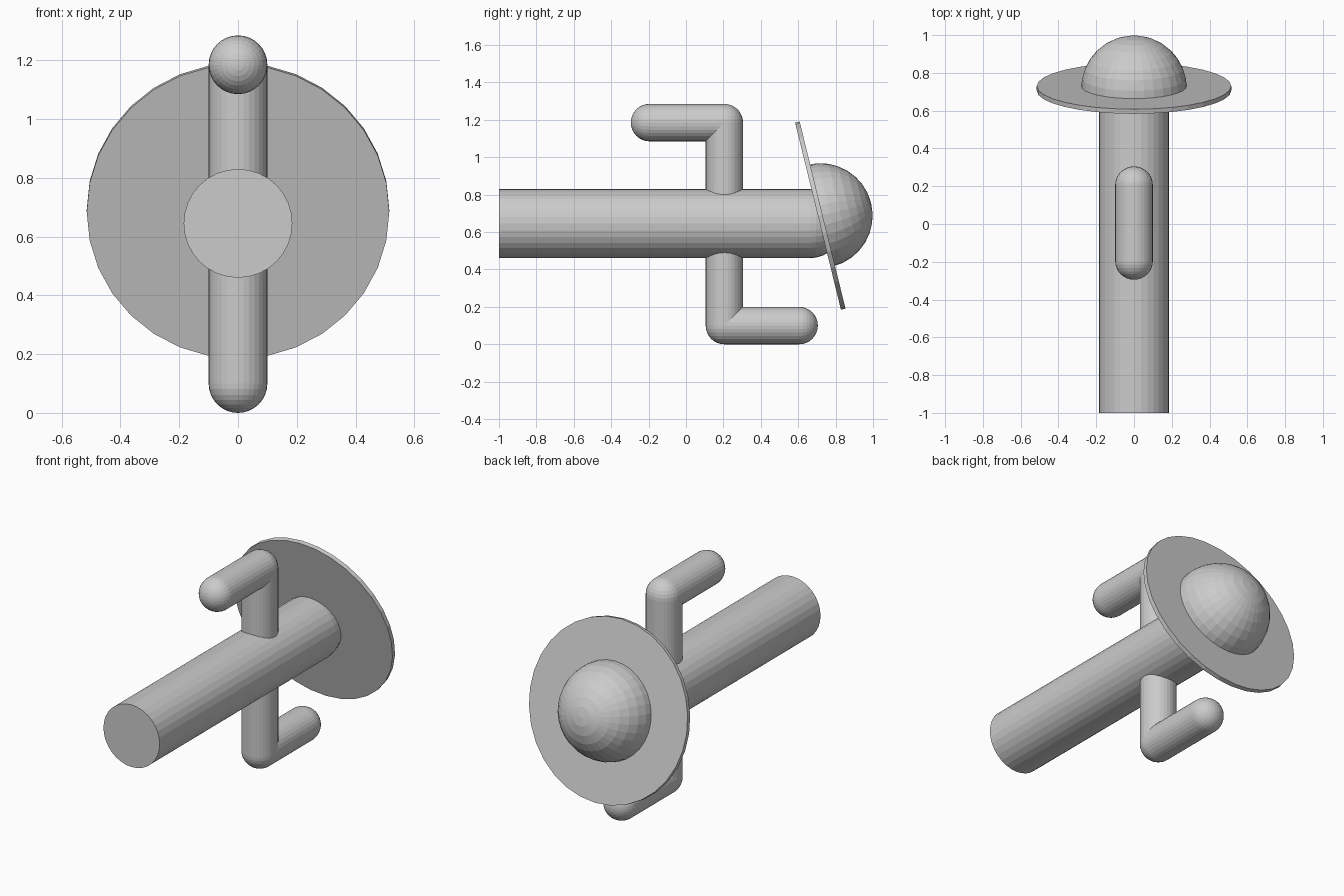
import bpy, bmesh
from math import sin, cos, pi
from mathutils import Vector

if "Cube" in bpy.data.objects:
    bpy.data.objects.remove(bpy.data.objects["Cube"])

SIDES = 32


def lathe(name, profile, start, direction):
    """Revolve (radius, height) points round an axis; radius 0 makes a pole."""
    bm = bmesh.new()
    rings = []
    for r, h in profile:
        if r < 1e-6:
            rings.append([bm.verts.new((0, 0, h))] * SIDES)
        else:
            rings.append([bm.verts.new((r * cos(2 * pi * i / SIDES), r * sin(2 * pi * i / SIDES), h))
                          for i in range(SIDES)])
    for a, b in zip(rings, rings[1:]):
        for i in range(SIDES):
            j = (i + 1) % SIDES
            bm.faces.new(dict.fromkeys((a[i], a[j], b[j], b[i])))
    for ring in (rings[0], rings[-1]):
        if ring[0] is not ring[1]:
            bm.faces.new(ring)
    bmesh.ops.recalc_face_normals(bm, faces=bm.faces)
    mesh = bpy.data.meshes.new(name)
    bm.to_mesh(mesh)
    bm.free()
    obj = bpy.data.objects.new(name, mesh)
    obj.location = start
    obj.rotation_mode = 'QUATERNION'
    obj.rotation_quaternion = Vector(direction).to_track_quat('Z', 'Y')
    bpy.context.collection.objects.link(obj)
    return obj


def dome(r, h=0.0, rings=8):
    """Quarter-circle profile from the rim to the pole."""
    return [(r * cos(pi / 2 * k / rings), h + r * sin(pi / 2 * k / rings)) for k in range(rings + 1)]


def rod(name, start, end, r):
    """Flat-started rod with a rounded far end."""
    d = Vector(end) - Vector(start)
    return lathe(name, [(r, 0)] + dome(r, d.length), start, d)


# Trunk lying along y, flat at the front
TRUNK_Z = 0.645
rod("trunk", (0, -1, TRUNK_Z), (0, 0.66, TRUNK_Z), 0.185)

# Two bent arms, each with a vertical and a horizontal limb
for side, z, tip_y in (("upper", 1.185, -0.195), ("lower", 0.10, 0.605)):
    corner = (0, 0.205, z)
    rod(side + "_arm_stem", (0, 0.205, TRUNK_Z), corner, 0.10)
    rod(side + "_arm_tip", corner, (0, tip_y, z), 0.10)

# Tilted hat: thin brim and half-ball crown
hat_centre, hat_axis = (0, 0.718, 0.688), (0, 1, 0.245)
lathe("hat_brim", [(0.515, -0.0125), (0.515, 0.0125)], hat_centre, hat_axis)
lathe("hat_crown", dome(0.28), hat_centre, hat_axis)
